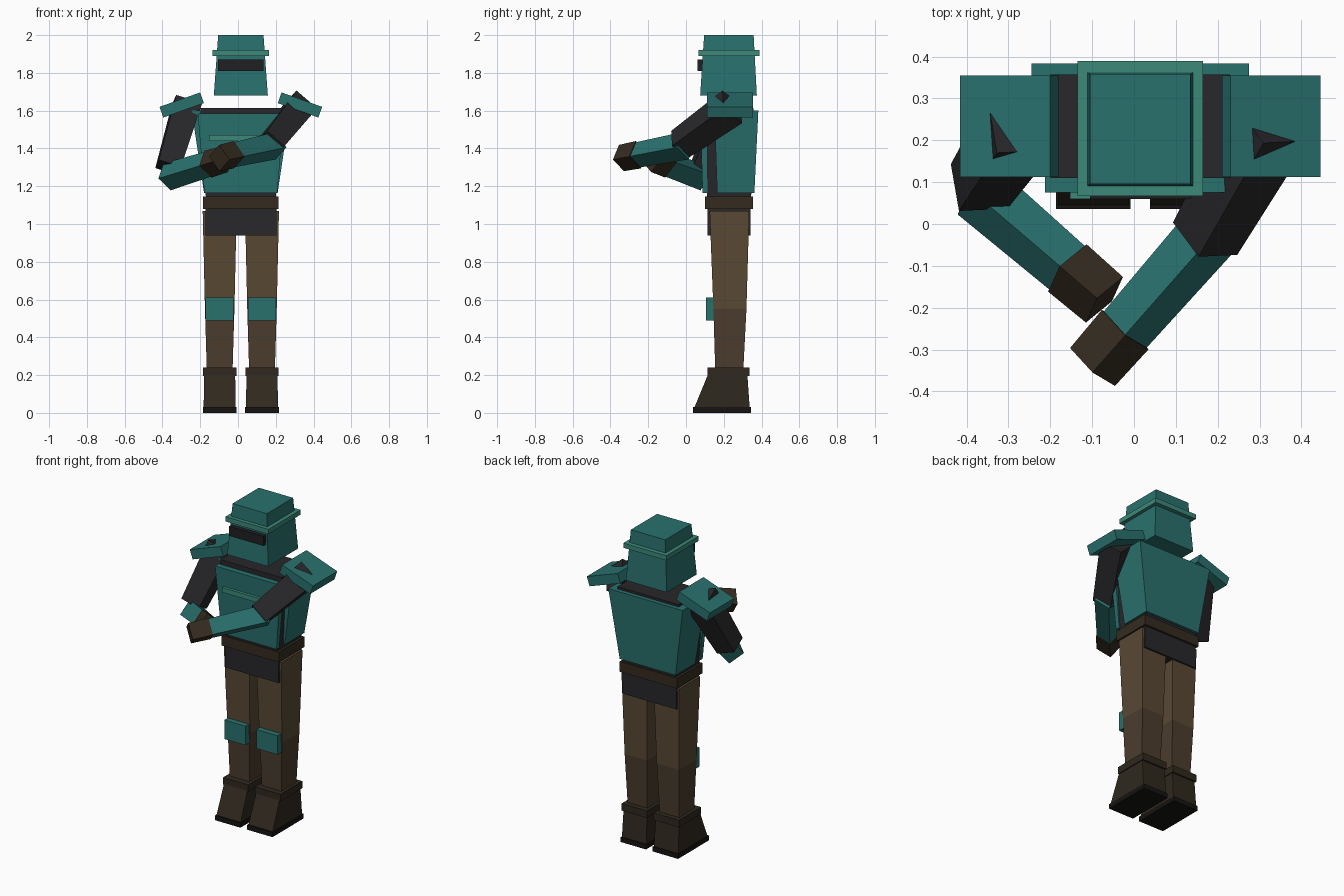
import bpy
from math import radians, cos, sin
from mathutils import Vector

if "Cube" in bpy.data.objects:
    bpy.data.objects.remove(bpy.data.objects["Cube"])

CX = 0.015  # body mid-plane


def mat(name, r, g, b):
    m = bpy.data.materials.new(name)
    m.diffuse_color = (r, g, b, 1)
    m.use_nodes = True
    m.node_tree.nodes["Principled BSDF"].inputs["Base Color"].default_value = m.diffuse_color
    return m


TEAL = mat("teal_armour", 0.022, 0.165, 0.155)
LIGHT = mat("light_teal", 0.045, 0.25, 0.195)
DARK = mat("dark_cloth", 0.021, 0.021, 0.024)
VISOR = mat("visor_black", 0.014, 0.014, 0.017)
THIGH = mat("brown_thigh", 0.10, 0.066, 0.034)
SHIN = mat("brown_shin", 0.07, 0.046, 0.026)
LEATHER = mat("dark_leather", 0.035, 0.024, 0.014)
BOOT = mat("boot_leather", 0.029, 0.022, 0.013)
SOLE = mat("boot_sole", 0.008, 0.007, 0.006)


def hexa(name, bottom, top, m):
    """Closed six-sided solid from two matching quads."""
    me = bpy.data.meshes.new(name)
    faces = [(3, 2, 1, 0), (4, 5, 6, 7)]
    faces += [(i, (i + 1) % 4, (i + 1) % 4 + 4, i + 4) for i in range(4)]
    me.from_pydata(bottom + top, [], faces)
    me.materials.append(m)
    ob = bpy.data.objects.new(name, me)
    bpy.context.collection.objects.link(ob)
    return ob


def block(name, z0, z1, low, high, m, cx=CX):
    """Tapered block; low and high are (half width, y front, y back)."""
    def quad(z, w, a, b):
        return [(cx - w, a, z), (cx + w, a, z), (cx + w, b, z), (cx - w, b, z)]
    return hexa(name, quad(z0, *low), quad(z1, *(high or low)), m)


def limb(name, start, end, w0, w1, side, roll, m):
    """Square bar between two points, rolled about its own axis."""
    p, q = Vector(start), Vector(end)
    d = (q - p).normalized()
    out = d.cross(Vector((0, 0, 1))).normalized()
    if out.x * side < 0:
        out = -out
    up = out.cross(d)
    if up.z < 0:
        up = -up
    c, s = cos(radians(roll)), sin(radians(roll))
    a, b = out * c + up * s, up * c - out * s
    if a.cross(b).dot(d) < 0:
        a = -a

    def quad(o, w):
        return [o + (a * i + b * j) * w / 2
                for i, j in ((-1, -1), (1, -1), (1, 1), (-1, 1))]
    return hexa(name, quad(p, w0), quad(q, w1), m)


# Head
block("helmet", 1.68, 2.0, (0.143, 0.075, 0.375), (0.12, 0.096, 0.358), TEAL)
block("helmet_brim", 1.89, 1.92, (0.15, 0.067, 0.39), None, LIGHT)
block("visor", 1.81, 1.87, (0.12, 0.06, 0.12), None, VISOR)

# Torso
block("torso_core", 1.14, 1.615, (0.185, 0.11, 0.345), (0.215, 0.11, 0.357), DARK)
block("back_plate", 1.165, 1.6, (0.195, 0.165, 0.362), (0.26, 0.15, 0.383), TEAL)
block("chest_plate", 1.165, 1.585, (0.193, 0.088, 0.115), (0.228, 0.075, 0.115), TEAL)
block("chest_stripe", 1.44, 1.47, (0.168, 0.06, 0.09), None, LIGHT)

# Waist
block("belt", 1.08, 1.145, (0.2, 0.1, 0.355), None, LEATHER)
block("pelvis", 0.94, 1.09, (0.188, 0.115, 0.342), None, DARK)

# Legs and arms; elbow and hand positions differ per side
ARMS = {
    -1: ((-0.27, 0.24, 1.635), (-0.37, 0.09, 1.30), (-0.375, 0.08, 1.25), (-0.115, -0.143, 1.33)),
    1: ((0.328, 0.245, 1.62), (0.17, -0.035, 1.42), (0.2, 0.0, 1.415), (-0.06, -0.297, 1.358)),
}
for side, tag in ((-1, "left"), (1, "right")):
    x = CX + side * 0.112
    block(f"thigh_{tag}", 0.55, 1.07, (0.078, 0.145, 0.32), (0.09, 0.125, 0.335), THIGH, x)
    block(f"shin_{tag}", 0.22, 0.55, (0.068, 0.155, 0.303), (0.078, 0.145, 0.32), SHIN, x)
    block(f"knee_pad_{tag}", 0.49, 0.61, (0.074, 0.107, 0.155), None, TEAL, x)
    block(f"boot_{tag}", 0.03, 0.2, (0.085, 0.045, 0.337), (0.082, 0.115, 0.325), BOOT, x)
    block(f"boot_cuff_{tag}", 0.195, 0.24, (0.088, 0.115, 0.335), None, BOOT, x)
    block(f"boot_sole_{tag}", 0, 0.03, (0.089, 0.036, 0.345), None, SOLE, x)

    # Shoulder pad sloping down outwards
    pad = block(f"shoulder_pad_{tag}", -0.03, 0.03, (0.114, 0.112, 0.355), None, TEAL, 0)
    pad.location = (CX + side * 0.313, 0, 1.63)
    pad.rotation_euler.y = side * radians(19.5)

    # Arm
    shoulder, elbow, fore, hand = (Vector(v) for v in ARMS[side])
    d = (hand - fore).normalized()
    limb(f"upper_arm_{tag}", shoulder, elbow, 0.145, 0.122, side, 40, DARK)
    limb(f"forearm_{tag}", fore, hand - d * 0.04, 0.105, 0.095, side, 38, TEAL)
    limb(f"hand_{tag}", hand - d * 0.06, hand + d * 0.06, 0.104, 0.1, side, 38, LEATHER)
